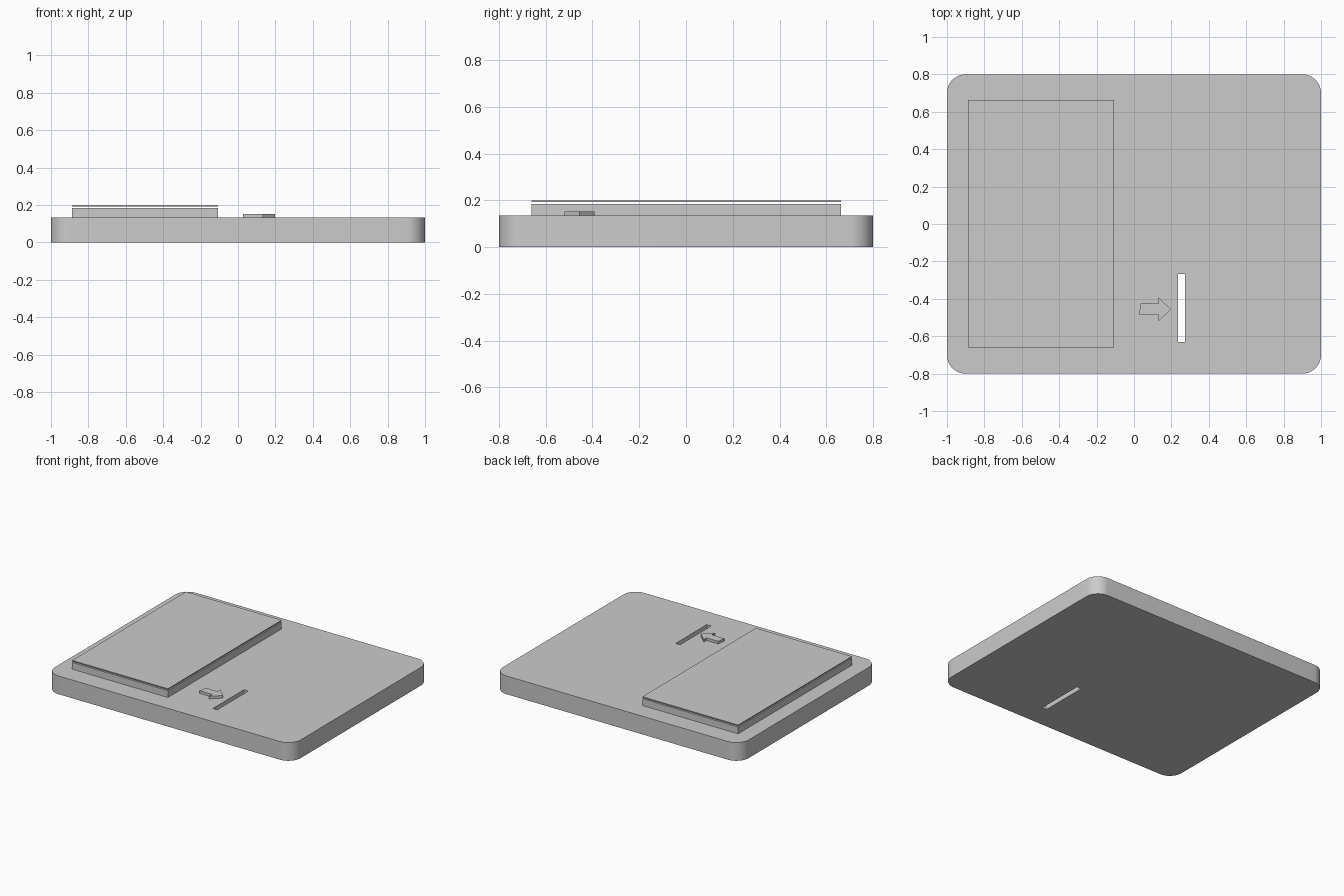
import bpy, bmesh, math

if "Cube" in bpy.data.objects:
    bpy.data.objects.remove(bpy.data.objects["Cube"])


def prism(name, outline, z0, z1):
    """Extrude a counter-clockwise xy outline between two heights."""
    bm = bmesh.new()
    base = bm.faces.new([bm.verts.new((x, y, z0)) for x, y in outline])
    top = bmesh.ops.extrude_face_region(bm, geom=[base], use_keep_orig=True)["geom"]
    verts = [g for g in top if isinstance(g, bmesh.types.BMVert)]
    bmesh.ops.translate(bm, verts=verts, vec=(0, 0, z1 - z0))
    bmesh.ops.recalc_face_normals(bm, faces=bm.faces)
    mesh = bpy.data.meshes.new(name)
    bm.to_mesh(mesh)
    bm.free()
    obj = bpy.data.objects.new(name, mesh)
    bpy.context.collection.objects.link(obj)
    return obj


def rect(x0, x1, y0, y1):
    return [(x0, y0), (x1, y0), (x1, y1), (x0, y1)]


def rounded_rect(hx, hy, r, steps=12):
    pts = []
    for k, (sx, sy) in enumerate([(1, 1), (-1, 1), (-1, -1), (1, -1)]):
        for i in range(steps + 1):
            a = math.pi / 2 * (k + i / steps)
            pts.append((sx * (hx - r) + r * math.cos(a), sy * (hy - r) + r * math.sin(a)))
    return pts


TOP = 0.134

# Base plate with rounded corners
plate = prism("base_plate", rounded_rect(1.0, 0.8, 0.1), 0, TOP)

# Slot cut right through the plate
cutter = prism("slot_cutter", rect(0.236, 0.272, -0.63, -0.268), -0.1, 0.3)
cutter.hide_render = True
mod = plate.modifiers.new("slot", 'BOOLEAN')
mod.operation = 'DIFFERENCE'
mod.solver = 'EXACT'
mod.object = cutter
bpy.context.view_layer.objects.active = plate
plate.select_set(True)
bpy.ops.object.modifier_apply(modifier=mod.name)
bpy.data.objects.remove(cutter)
bpy.ops.object.shade_smooth_by_angle(angle=math.radians(30))

# Raised display block and the thin cover sheet just above it
panel = rect(-0.888, -0.108, -0.66, 0.662)
prism("display_block", panel, TOP, 0.184)
prism("cover_sheet", panel, 0.192, 0.199)

# Raised arrow pointing at the slot
prism("arrow", [(0.027, -0.485), (0.13, -0.485), (0.13, -0.52), (0.198, -0.456),
                (0.13, -0.392), (0.13, -0.424), (0.035, -0.424)], TOP, 0.153)
